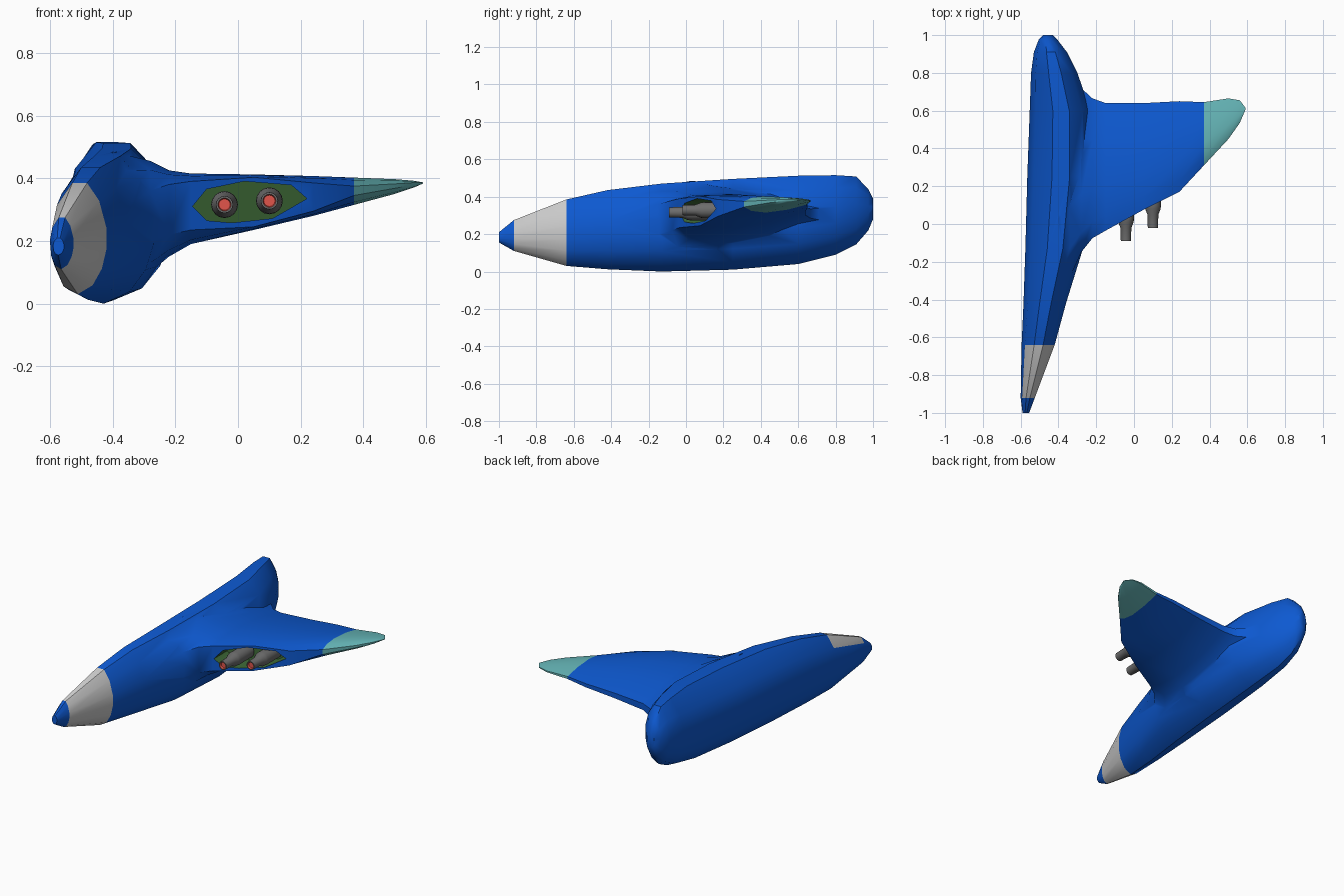
import bpy, bmesh, math
from mathutils import Vector

if "Cube" in bpy.data.objects:
    bpy.data.objects.remove(bpy.data.objects["Cube"])


def material(name, rgb):
    m = bpy.data.materials.new(name)
    m.diffuse_color = (*rgb, 1)
    m.use_nodes = True
    m.node_tree.nodes["Principled BSDF"].inputs["Base Color"].default_value = m.diffuse_color
    return m


PAINT = [material("blue", (0.004, 0.10, 0.64)), material("light_grey", (0.55, 0.55, 0.55)),
         material("teal", (0.13, 0.46, 0.47)), material("green", (0.05, 0.15, 0.04)),
         material("gunmetal", (0.15, 0.15, 0.15)), material("red", (0.75, 0.09, 0.07))]


def loft(name, rings, pick):
    """Skin a list of rings; pick(ring, side) gives each face's paint index."""
    bm = bmesh.new()
    vs = [[bm.verts.new(p) for p in r] for r in rings]
    n = len(vs[0])
    for i in range(len(vs) - 1):
        for j in range(n):
            k = (j + 1) % n
            f = bm.faces.new((vs[i][j], vs[i][k], vs[i + 1][k], vs[i + 1][j]))
            f.material_index = pick(i, j)
    bm.faces.new(vs[0]).material_index = pick(0, 0)
    bm.faces.new(vs[-1]).material_index = pick(len(vs) - 2, 0)
    bmesh.ops.recalc_face_normals(bm, faces=bm.faces)
    me = bpy.data.meshes.new(name)
    bm.to_mesh(me)
    bm.free()
    for m in PAINT:
        me.materials.append(m)
    ob = bpy.data.objects.new(name, me)
    bpy.context.collection.objects.link(ob)
    return ob


def smooth(ob, deg):
    bpy.ops.object.select_all(action='DESELECT')
    ob.select_set(True)
    bpy.context.view_layer.objects.active = ob
    bpy.ops.object.shade_smooth_by_angle(angle=math.radians(deg))


# Fuselage: one cross-section scaled along y (y, left, right, bottom, top)
SECTION = [(1, .6), (.87, .84), (.65, 1), (.38, 1), (.1, .8), (0, .55),
           (.06, .25), (.22, .07), (.48, 0), (.75, .08), (.92, .23), (1, .4)]
STATIONS = [(-1, -.59, -.555, .155, .21), (-.92, -.60, -.525, .11, .275),
            (-.64, -.595, -.42, .03, .385), (-.42, -.585, -.36, .012, .435),
            (-.13, -.575, -.27, 0, .47), (.25, -.565, -.22, .01, .495),
            (.6, -.552, -.23, .04, .512), (.8, -.545, -.30, .09, .515),
            (.91, -.53, -.355, .145, .508), (.975, -.505, -.405, .22, .44),
            (1, -.48, -.43, .28, .39)]
rings = [[(l + u * (r - l), y, b + v * (t - b)) for u, v in SECTION]
         for y, l, r, b, t in STATIONS]
hull = loft("fuselage_and_wing", rings,
            lambda i, j: 1 if i == 1 and j not in (4, 5, 6) else 0)

# Wing: (x, leading y, trailing y, bottom, top, nose low, nose high)
WING = [(-.40, -.42, .86, .03, .485, .18, .28), (-.28, -.15, .72, .10, .455, .20, .36),
        (-.22, -.075, .665, .15, .425, .22, .38), (-.15, -.035, .64, .19, .415, .235, .39),
        (.05, .075, .64, .235, .412, .245, .403), (.24, .17, .65, .28, .407, .295, .385),
        (.37, .31, .645, .315, .402, .345, .375), (.5, .45, .665, .35, .397, .368, .382),
        (.56, .535, .655, .37, .392, .378, .386), (.59, .605, .615, .383, .387, .384, .386)]
rings = []
for x, le, te, b, t, lo, hi in WING:
    c, z = te - le, (b + t) / 2 + .02 * (t - b) / .2
    rings.append([(x, le, lo), (x, le, hi), (x, le + .12 * c, hi + .7 * (t - hi)),
                  (x, le + .35 * c, t), (x, le + .7 * c, z + .75 * (t - z)),
                  (x, te, z + .18 * (t - z)), (x, te, z - .18 * (z - b)),
                  (x, le + .7 * c, z - .7 * (z - b)),
                  (x, le + .35 * c, b), (x, le + .12 * c, lo + .7 * (b - lo))])
wing = loft("wing_helper", rings, lambda i, j: 2 if i >= 6 else 0)

# Gun bay: recess cut into the leading edge, following its sweep
BAY = [(-.145, .31), (-.10, .365), (.02, .39), (.17, .378), (.22, .335),
       (.11, .272), (-.02, .258), (-.10, .265)]
rings = [[(x, .05 + .56 * x + d, z) for x, z in BAY] for d in (-.3, .13)]
bay = loft("bay_helper", rings, lambda i, j: 3)

bpy.context.view_layer.objects.active = hull
for tool, op in ((wing, 'UNION'), (bay, 'DIFFERENCE')):
    mod = hull.modifiers.new(op, 'BOOLEAN')
    mod.operation, mod.object, mod.solver = op, tool, 'EXACT'
    bpy.ops.object.modifier_apply(modifier=mod.name)
    bpy.data.objects.remove(tool)
smooth(hull, 42)

# Guns: stepped barrels with a red recessed muzzle (radius, distance from muzzle)
BARREL = [(.018, .012), (.021, 0), (.027, 0), (.029, .07), (.041, .10), (.043, .12), (.043, .25)]
for name, x, y, z in (("inner_gun", -.043, -.09, .316), ("outer_gun", .1, -.02, .328)):
    rings = [[(x + r * math.cos(a), y + d, z + r * math.sin(a))
              for a in (math.tau * k / 16 for k in range(16))] for r, d in BARREL]
    gun = loft(name, rings, lambda i, j: 5 if i == 0 else 4)
    smooth(gun, 35)
